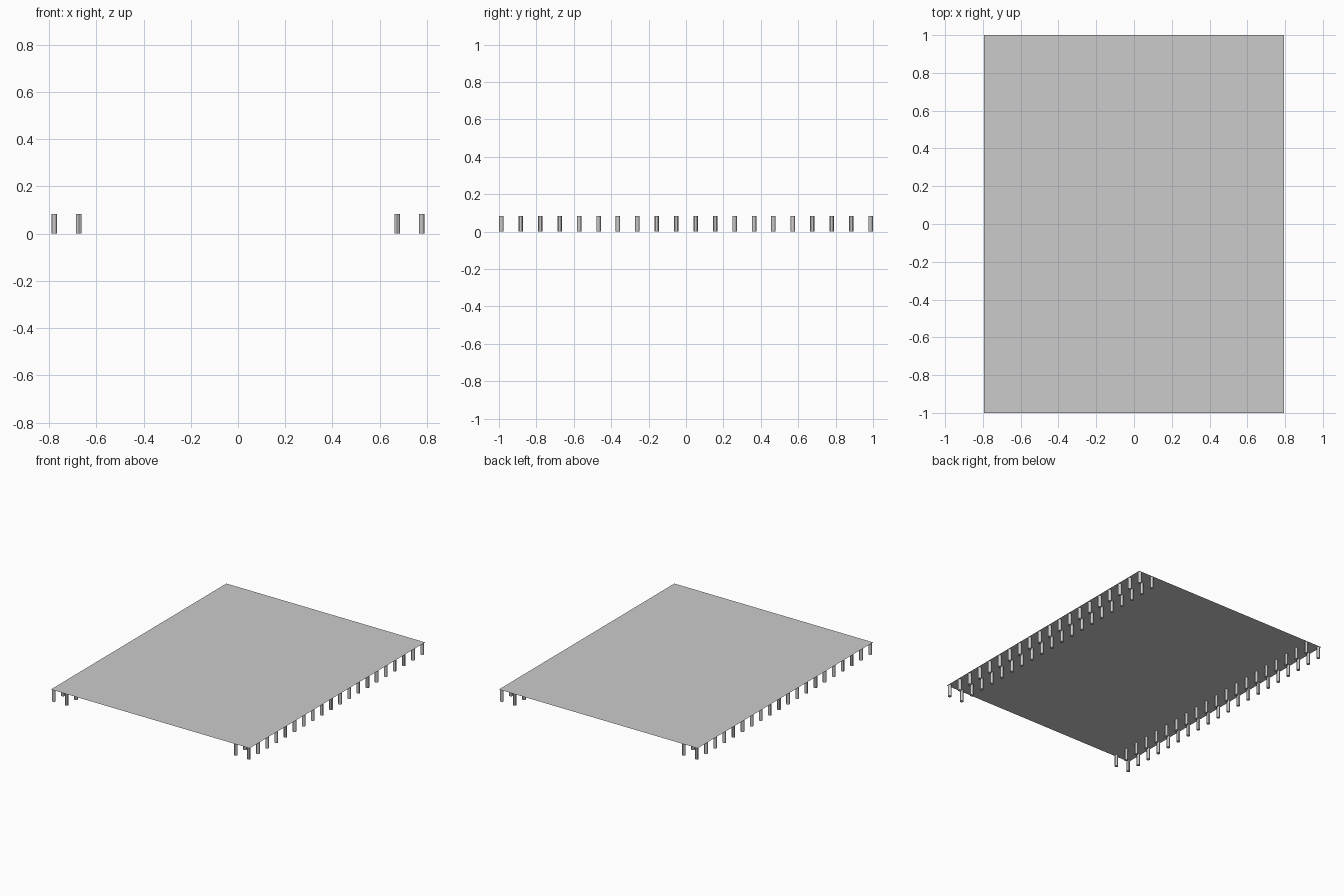
import bpy
import bmesh
from mathutils import Matrix

default = bpy.data.objects.get("Cube")
if default:
    bpy.data.objects.remove(default, do_unlink=True)

HALF_X, HALF_Y, HEIGHT = 0.793, 1.0, 0.085
PIN_RADIUS, PIN_SIDES, PINS_PER_ROW, PIN_END_Y = 0.012, 12, 20, 0.987
ROWS = {"outer": 0.778, "inner": 0.674}

grey = bpy.data.materials.new("light_grey")
grey.use_nodes = True
colour = (0.6, 0.6, 0.6, 1)
grey.diffuse_color = colour
grey.node_tree.nodes["Principled BSDF"].inputs["Base Color"].default_value = colour


def add_object(name, bm):
    mesh = bpy.data.meshes.new(name)
    bm.to_mesh(mesh)
    bm.free()
    mesh.materials.append(grey)
    obj = bpy.data.objects.new(name, mesh)
    bpy.context.collection.objects.link(obj)
    return obj


# Flat sheet resting on the pins
bm = bmesh.new()
bmesh.ops.create_grid(bm, x_segments=1, y_segments=1, size=1,
                      matrix=Matrix.Translation((0, 0, HEIGHT)) @ Matrix.Diagonal((HALF_X, HALF_Y, 1, 1)))
add_object("board", bm)

# Two rows of pins along each long side
for side, sign in (("left", 1), ("right", -1)):
    for row, x in ROWS.items():
        bm = bmesh.new()
        for i in range(PINS_PER_ROW):
            y = PIN_END_Y * (2 * i / (PINS_PER_ROW - 1) - 1)
            bmesh.ops.create_cone(bm, cap_ends=True, segments=PIN_SIDES,
                                  radius1=PIN_RADIUS, radius2=PIN_RADIUS, depth=HEIGHT - 0.001,
                                  matrix=Matrix.Translation((sign * x, y, (HEIGHT - 0.001) / 2)))
        pins = add_object(f"{side}_{row}_pins", bm)
        bpy.ops.object.select_all(action="DESELECT")
        pins.select_set(True)
        bpy.context.view_layer.objects.active = pins
        bpy.ops.object.shade_smooth_by_angle()
